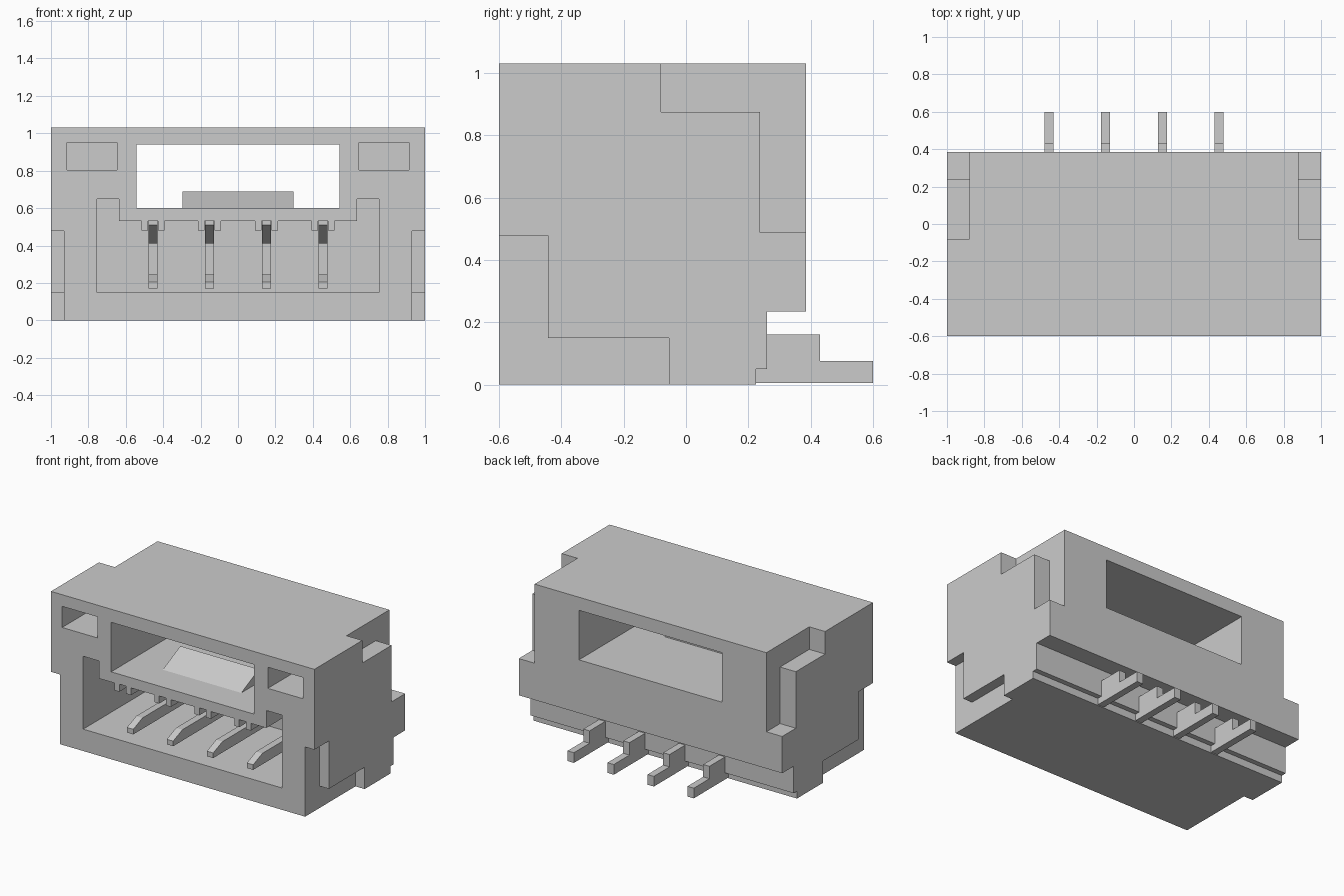
import bpy
import bmesh
from mathutils import Vector

if "Cube" in bpy.data.objects:
    bpy.data.objects.remove(bpy.data.objects["Cube"])


def prism(name, pts, axis, a, b):
    """Extrude a profile: axis 'x' takes (y, z) points, axis 'y' takes (x, z)."""
    def at(p, t):
        return (t, p[0], p[1]) if axis == 'x' else (p[0], t, p[1])
    bm = bmesh.new()
    face = bm.faces.new([bm.verts.new(at(p, a)) for p in pts])
    new = bmesh.ops.extrude_face_region(bm, geom=[face])['geom']
    move = Vector((b - a, 0, 0)) if axis == 'x' else Vector((0, b - a, 0))
    bmesh.ops.translate(bm, vec=move, verts=[v for v in new if isinstance(v, bmesh.types.BMVert)])
    bmesh.ops.recalc_face_normals(bm, faces=bm.faces)
    mesh = bpy.data.meshes.new(name)
    bm.to_mesh(mesh)
    bm.free()
    obj = bpy.data.objects.new(name, mesh)
    bpy.context.collection.objects.link(obj)
    return obj


def rect(u0, u1, v0, v1):
    return [(u0, v0), (u1, v0), (u1, v1), (u0, v1)]


def cut(target, cutter):
    cutter.hide_render = True
    mod = target.modifiers.new(cutter.name, 'BOOLEAN')
    mod.operation = 'DIFFERENCE'
    mod.solver = 'EXACT'
    mod.object = cutter
    bpy.context.view_layer.objects.active = target
    bpy.ops.object.modifier_apply(modifier=mod.name)
    bpy.data.objects.remove(cutter, do_unlink=True)


PINS = [-0.455, -0.152, 0.152, 0.455]

# Housing with the stepped underside at the back
housing = prism("housing", [(-0.6, 0), (0.225, 0), (0.225, 0.05), (0.26, 0.05), (0.26, 0.235),
                            (0.385, 0.235), (0.385, 1.03), (-0.6, 1.03)], 'x', -1, 1)

# Plug cavity: ceiling with split bosses above each pin
cavity = [(0.755, 0.15), (0.755, 0.65), (0.635, 0.65), (0.635, 0.53)]
for x in reversed(PINS):
    cavity += [(x + 0.062, 0.53), (x + 0.062, 0.48), (x + 0.026, 0.48), (x + 0.026, 0.532),
               (x - 0.026, 0.532), (x - 0.026, 0.48), (x - 0.062, 0.48), (x - 0.062, 0.53)]
cavity += [(-0.635, 0.53), (-0.635, 0.65), (-0.755, 0.65), (-0.755, 0.15)]
cut(housing, prism("cavity_cutter", cavity, 'y', -0.7, 0.1))

# Latch window right through the housing
cut(housing, prism("window_cutter", rect(-0.543, 0.543, 0.6, 0.94), 'y', -0.7, 0.5))

for s in (-1, 1):
    # Blind pockets in the upper front corners
    cut(housing, prism("pocket_cutter", rect(s * 0.647, s * 0.915, 0.805, 0.95), 'y', -0.7, -0.2))
    # Stepped recess at the upper back corner
    cut(housing, prism("upper_recess_cutter",
                       [(-0.08, 1.1), (-0.08, 0.875), (0.237, 0.875), (0.237, 0.487),
                        (0.5, 0.487), (0.5, 1.1)], 'x', s * 0.88, s * 1.1))
    # Stepped recess at the lower front corner
    cut(housing, prism("lower_recess_cutter",
                       [(-0.7, 0.478), (-0.443, 0.478), (-0.443, 0.15), (-0.055, 0.15),
                        (-0.055, -0.1), (-0.7, -0.1)], 'x', s * 0.93, s * 1.1))

# Latch ramp on the window sill
prism("latch_ramp", [(-0.39, 0.6), (-0.2, 0.69), (-0.2, 0.6)], 'x', -0.298, 0.298)

# Contact pins: blade, upper locking arm and stepped solder tail
pin_profile = [(-0.52, 0.17), (-0.52, 0.205), (-0.42, 0.245), (0.0, 0.245), (0.0, 0.41),
               (-0.3, 0.41), (-0.45, 0.51), (-0.45, 0.53), (0.16, 0.53), (0.16, 0.16),
               (0.43, 0.16), (0.43, 0.075), (0.6, 0.075), (0.6, 0.005), (0.222, 0.005),
               (0.1, 0.17)]
for i, x in enumerate(PINS):
    prism(f"contact_pin_{i + 1}", pin_profile, 'x', x - 0.024, x + 0.024)
